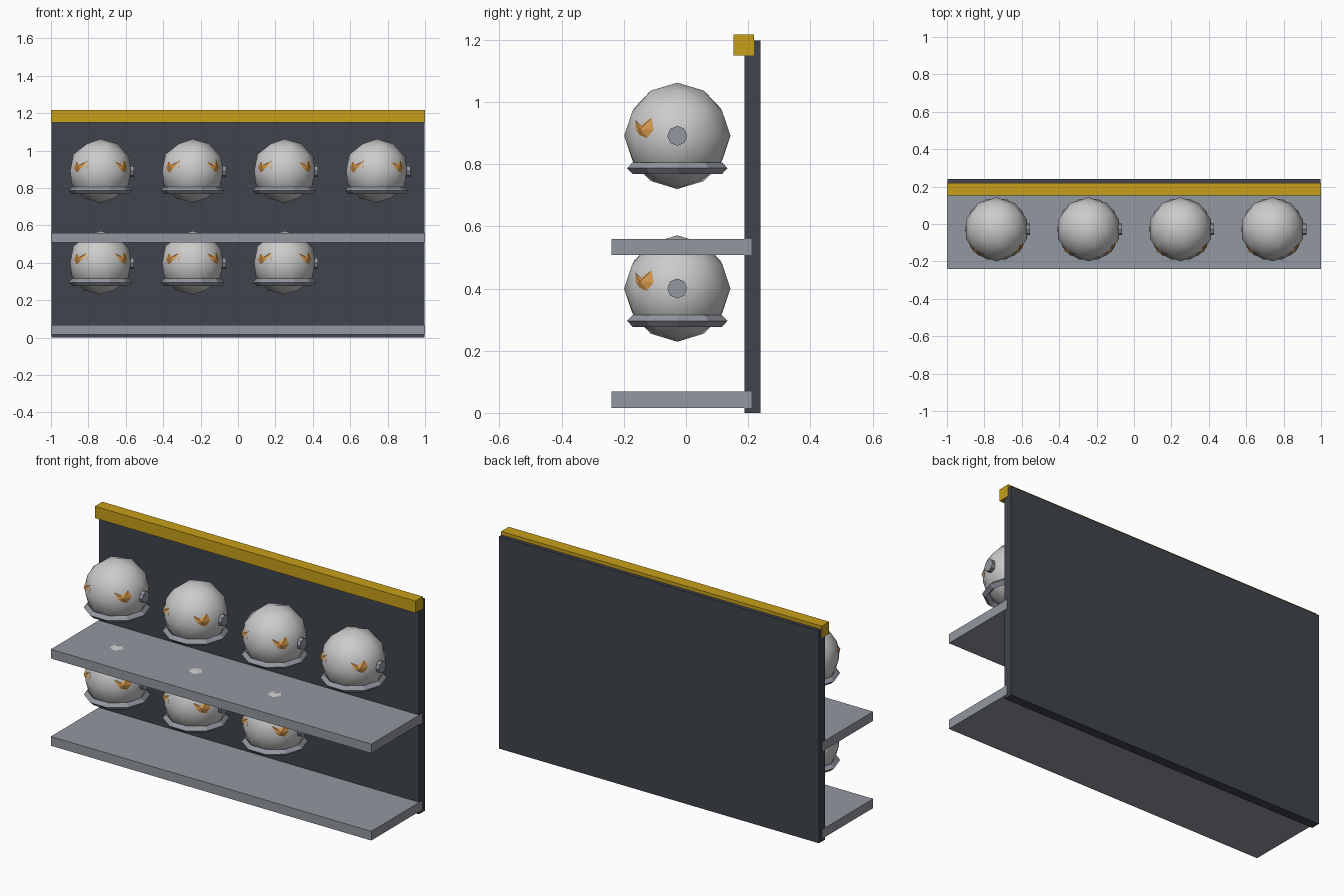
import bpy, bmesh
from math import sin, cos, pi, radians

if "Cube" in bpy.data.objects:
    bpy.data.objects.remove(bpy.data.objects["Cube"])


def material(name, rgb):
    m = bpy.data.materials.new(name)
    m.diffuse_color = (*rgb, 1)
    m.use_nodes = True
    m.node_tree.nodes["Principled BSDF"].inputs["Base Color"].default_value = m.diffuse_color
    return m


DARK = material("dark_panel", (0.05, 0.056, 0.07))
GREY = material("shelf_grey", (0.29, 0.31, 0.35))
YELLOW = material("yellow_trim", (0.58, 0.35, 0.01))
WHITE = material("shell_white", (0.68, 0.70, 0.70))
ORANGE = material("visor_orange", (0.65, 0.30, 0.07))


def finish(bm, name, mat, loc=(0, 0, 0), smooth=False):
    bmesh.ops.recalc_face_normals(bm, faces=bm.faces)
    for f in bm.faces:
        f.smooth = smooth
    me = bpy.data.meshes.new(name)
    bm.to_mesh(me)
    bm.free()
    me.materials.append(mat)
    ob = bpy.data.objects.new(name, me)
    ob.location = loc
    bpy.context.collection.objects.link(ob)
    return ob


def box(name, mat, x, y, z):
    bm = bmesh.new()
    bmesh.ops.create_cube(bm, size=1)
    for v in bm.verts:
        v.co = [a[0] + (c + 0.5) * (a[1] - a[0]) for c, a in zip(v.co, (x, y, z))]
    return finish(bm, name, mat)


def shell(loc):
    bm = bmesh.new()
    bmesh.ops.create_icosphere(bm, subdivisions=2, radius=0.171)
    finish(bm, "helmet_shell", WHITE, loc, True)


def neck_ring(loc, major=0.151, minor=0.019, n=10):
    # Torus with a diamond cross-section
    bm = bmesh.new()
    rings = []
    for i in range(n):
        a = 2 * pi * i / n
        rings.append([bm.verts.new(((major + minor * cos(b)) * cos(a),
                                    (major + minor * cos(b)) * sin(a),
                                    minor * sin(b)))
                      for b in (0, pi / 2, pi, 3 * pi / 2)])
    for i in range(n):
        p, q = rings[i], rings[(i + 1) % n]
        for j in range(4):
            k = (j + 1) % 4
            bm.faces.new((p[j], q[j], q[k], p[k]))
    finish(bm, "neck_ring", GREY, (loc[0], loc[1], loc[2] - 0.104))


def side_bolt(loc):
    bm = bmesh.new()
    bmesh.ops.create_cone(bm, cap_ends=True, segments=8, radius1=0.032,
                          radius2=0.032, depth=0.04)
    ob = finish(bm, "side_bolt", GREY, (loc[0] + 0.16, loc[1], loc[2]))
    ob.rotation_euler = (0, pi / 2, 0)


def visor(loc):
    # Faceted visor corners breaking through the shell, mirrored left and right
    rim = [(26, 20), (26, 5), (42, -2), (54, -2), (62, 7), (57, 21), (43, 12)]
    bm = bmesh.new()
    for s in (-1, 1):
        def point(az, el, r):
            a, e = radians(az), radians(el)
            return bm.verts.new((s * r * sin(a) * cos(e), -r * cos(a) * cos(e), r * sin(e)))
        edge = [point(az, el, 0.163) for az, el in rim]
        tip, root = point(46, 7, 0.174), point(46, 7, 0.12)
        for i, v in enumerate(edge):
            w = edge[(i + 1) % len(edge)]
            bm.faces.new((v, w, tip))
            bm.faces.new((w, v, root))
    finish(bm, "visor", ORANGE, loc)


# Rack
box("back_panel", DARK, (-0.998, 0.998), (0.188, 0.24), (0, 1.198))
box("top_trim", YELLOW, (-1, 1), (0.152, 0.219), (1.15, 1.217))
box("lower_shelf", GREY, (-1, 1), (-0.24, 0.211), (0.016, 0.068))
box("upper_shelf", GREY, (-1, 1), (-0.24, 0.211), (0.508, 0.56))

# Helmets: three on the lower row, four on the upper row
for z, count in ((0.40, 3), (0.891, 4)):
    for i in range(count):
        loc = (-0.735 + 0.492 * i, -0.028, z)
        shell(loc)
        neck_ring(loc)
        side_bolt(loc)
        visor(loc)
